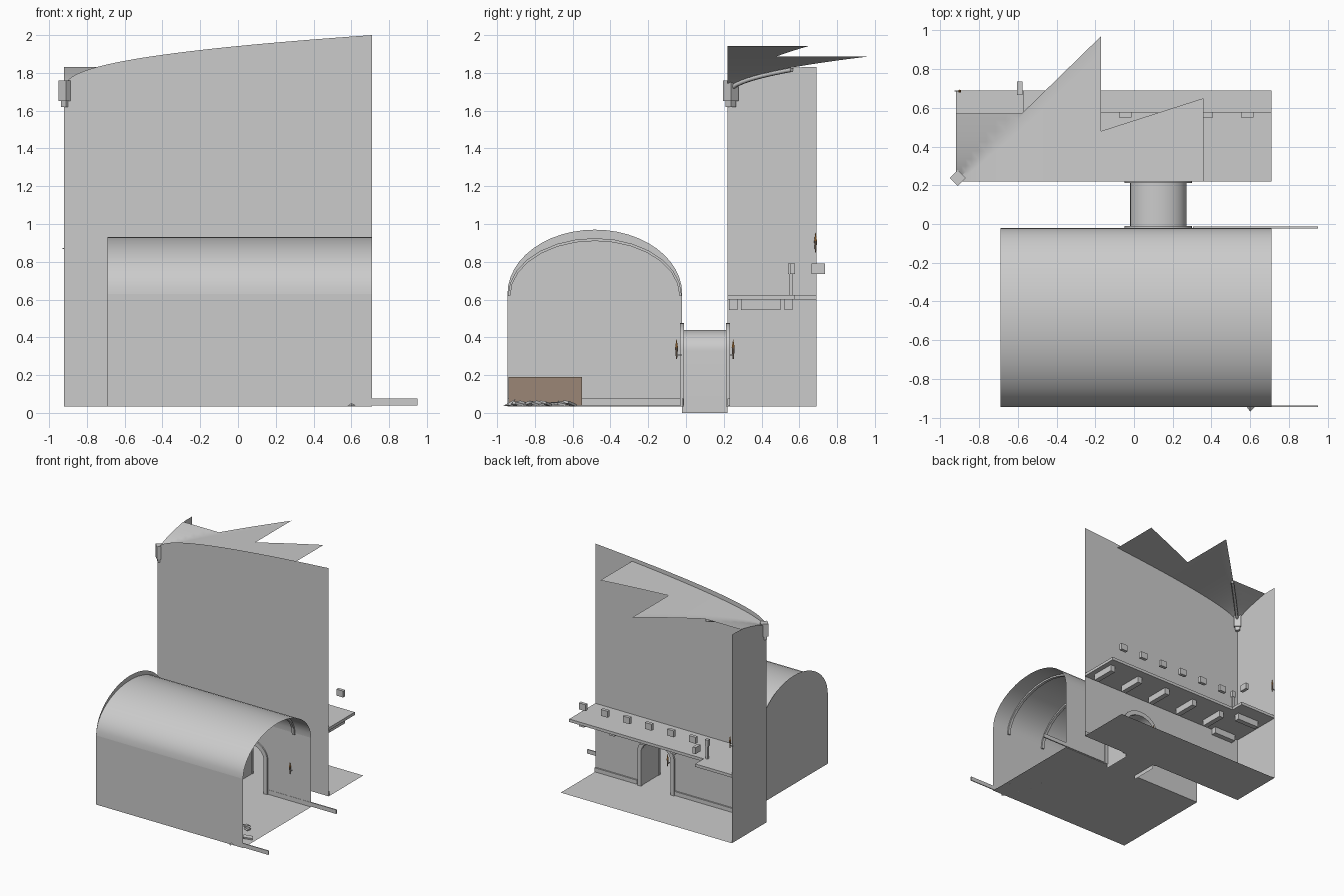
import bpy, bmesh, math, random
from mathutils import Vector

if "Cube" in bpy.data.objects:
    bpy.data.objects.remove(bpy.data.objects["Cube"])
random.seed(4)

brown = bpy.data.materials.new("wood_brown")
brown.diffuse_color = (0.33, 0.24, 0.18, 1)
brown.use_nodes = True
brown.node_tree.nodes["Principled BSDF"].inputs["Base Color"].default_value = brown.diffuse_color
flame = bpy.data.materials.new("flame_orange")
flame.diffuse_color = (0.8, 0.35, 0.08, 1)
flame.use_nodes = True
flame.node_tree.nodes["Principled BSDF"].inputs["Base Color"].default_value = flame.diffuse_color
F = 0.035            # floor height
DX = 0.125           # door centre


def mesh(name, verts, faces, mat=None):
    me = bpy.data.meshes.new(name)
    me.from_pydata([tuple(v) for v in verts], [], faces)
    ob = bpy.data.objects.new(name, me)
    bpy.context.collection.objects.link(ob)
    if mat:
        me.materials.append(mat)
    return ob


def sheet(name, pts):
    return mesh(name, pts, [list(range(len(pts)))])


def box(name, x0, x1, y0, y1, z0, z1, mat=None, rot=None):
    c = Vector(((x0 + x1) / 2, (y0 + y1) / 2, (z0 + z1) / 2))
    v = [Vector((x, y, z)) - c for x in (x0, x1) for y in (y0, y1) for z in (z0, z1)]
    f = [(0, 1, 3, 2), (4, 6, 7, 5), (0, 4, 5, 1), (2, 3, 7, 6), (0, 2, 6, 4), (1, 5, 7, 3)]
    ob = mesh(name, v, f, mat)
    ob.location = c
    if rot:
        ob.rotation_euler = rot
    return ob


def sweep(name, path, axis, a, b):
    """Open surface: 2D path (horizontal, z) extruded along x or y from a to b."""
    put = (lambda p, t: (t, p[0], p[1])) if axis == 'x' else (lambda p, t: (p[0], t, p[1]))
    n = len(path)
    v = [put(p, a) for p in path] + [put(p, b) for p in path]
    return mesh(name, v, [(i, i + 1, n + i + 1, n + i) for i in range(n - 1)])


def band(name, inner, outer, axis, a, b):
    """Solid strip between two arch paths."""
    put = (lambda p, t: (t, p[0], p[1])) if axis == 'x' else (lambda p, t: (p[0], t, p[1]))
    n, v, f = len(inner), [], []
    for i, o in zip(inner, outer):
        v += [put(i, a), put(o, a), put(o, b), put(i, b)]
    for k in range(n - 1):
        for j in range(4):
            f.append((4 * k + j, 4 * k + (j + 1) % 4, 4 * k + 4 + (j + 1) % 4, 4 * k + 4 + j))
    f += [(0, 1, 2, 3), tuple(4 * n - 4 + j for j in (3, 2, 1, 0))]
    return mesh(name, v, f)


def arc(c, z, a, b, n):
    return [(c - a * math.cos(math.pi * i / n), z + b * math.sin(math.pi * i / n)) for i in range(n + 1)]


def door(half, top, z0, n=16):
    return [(DX - half, z0)] + arc(DX, 0.33, half, top - 0.33, n) + [(DX + half, z0)]


def vault_h(u):
    return 1.70 + 0.215 * max(u, 0) ** 0.48


# Front hall: floor, front wall, barrel vault, end wall, wall with doorway
sheet("front_hall_floor", [(-.69, -.945, F), (.71, -.945, F), (.71, -.02, F), (-.69, -.02, F)])
sheet("front_hall_outer_wall", [(-.69, -.945, F), (.71, -.945, F), (.71, -.945, .63), (-.69, -.945, .63)])
sweep("front_hall_vault", arc(-.4825, .63, .4625, .30, 24), 'x', -.69, .71)
sheet("front_hall_end_wall", [(-.69, y, z) for y, z in
                              [(-.945, F)] + arc(-.4825, .63, .4625, .34, 24) + [(-.02, F)]])
sheet("front_hall_door_wall", [(x, -.02, z) for x, z in
                               [(-.69, F)] + door(.145, .44, F) + [(.71, F), (.71, .63), (-.69, .63)]])
for i in range(4):
    x = .55 - .36 * i
    band("front_hall_rib", arc(-.4825, .62, .448, .29, 14), arc(-.4825, .62, .46, .305, 14), 'x', x - .012, x + .012)

# Skirting rails
box("skirting_front", -.69, .95, -.945, -.937, .04, .075)
box("skirting_door_right", DX + .18, .95, -.022, -.012, .04, .075)
box("skirting_door_left", -.69, DX - .18, -.03, -.02, .04, .075)
box("skirting_end", -.69, -.68, -.94, -.02, .04, .075)
box("skirting_back_left", -.92, DX - .18, .22, .232, .04, .075)
box("skirting_back_right", DX + .18, .71, .22, .232, .04, .075)

# Passage between the halls, with door frames
sweep("passage", door(.145, .44, 0), 'y', -.02, .22)
sheet("passage_floor", [(DX - .145, -.02, F), (DX + .145, -.02, F), (DX + .145, .22, F), (DX - .145, .22, F)])
for y in (-.032, .212):
    band("door_frame", door(.14, .435, F), door(.175, .475, F), 'y', y, y + .022)

# Tall hall: floor, long wall with curved top and doorway, left wall
sheet("tall_hall_floor", [(-.92, .22, F), (.71, .22, F), (.71, .69, F), (-.92, .69, F)])
top = [(-.92 + 1.63 * t, 1.71 + .29 * t ** .39) for t in [(i / 32) ** 2 for i in range(32, -1, -1)]]
sheet("tall_hall_long_wall", [(x, .22, z) for x, z in [(-.92, F)] + door(.145, .44, F) + [(.71, F)] + top])
side = [(.22 + .47 * t, min(1.83, vault_h(.47 * t))) for t in [(i / 12) ** 2 for i in range(12, -1, -1)]]
sheet("tall_hall_left_wall", [(-.92, y, z) for y, z in [(.22, F), (.69, F)] + side])

# Broken groin vault: flat outline sliced and lifted to the vault height
outline = [(-.92, .22), (.36, .22), (.36, .65), (-.17, .48), (-.17, .97), (-.58, .57), (-.92, .57)]
vault = sheet("broken_groin_vault", [(x, y, 0) for x, y in outline])
bm = bmesh.new()
bm.from_mesh(vault.data)


def slice_at(co, no):
    bmesh.ops.bisect_plane(bm, geom=bm.verts[:] + bm.edges[:] + bm.faces[:], dist=1e-5, plane_co=co, plane_no=no)


slice_at((-.92, .22, 0), (1, -1, 0))
for i in range(1, 20):
    u = 1.28 * (i / 20) ** 2
    slice_at((-.92 + u, 0, 0), (1, 0, 0))
    if u < .75:
        slice_at((0, .22 + u, 0), (0, 1, 0))
for v in bm.verts:
    v.co.z = vault_h(max(v.co.x + .92, v.co.y - .22))
bm.to_mesh(vault.data)
bm.free()

# Diagonal vault rib and corner corbel
cu = bpy.data.curves.new("vault_diagonal_rib", 'CURVE')
cu.dimensions = '3D'
cu.bevel_depth = .012
cu.bevel_resolution = 1
cu.use_fill_caps = True
sp = cu.splines.new('POLY')
sp.points.add(10)
for i, p in enumerate(sp.points):
    u = .015 + .325 * i / 10
    p.co = (-.92 + u, .22 + u, vault_h(u) - .012, 1)
bpy.context.collection.objects.link(bpy.data.objects.new("vault_diagonal_rib", cu))
for r, z0, z1 in ((.029, 1.65, 1.76), (.02, 1.62, 1.65)):
    box("corner_corbel", -.91 - r, -.91 + r, .237 - r, .237 + r, z0, z1, rot=(0, 0, math.pi / 4))

# L-shaped gallery
shape = [(-.92, .22), (.71, .22), (.71, .575), (-.57, .575), (-.57, .69), (-.92, .69)]
n = len(shape)
mesh("gallery_slab", [(x, y, z) for z in (.6, .625) for x, y in shape],
     [list(range(n))[::-1], list(range(n, 2 * n))] +
     [(i, (i + 1) % n, n + (i + 1) % n, n + i) for i in range(n)])
for i in range(5):
    x = .645 - .29 * i
    box("gallery_beam", x - .022, x + .022, .29, .50, .545, .6)
for y in (.25, .543):
    box("gallery_side_beam", -.85, -.64, y - .022, y + .022, .545, .6)

# Railing remains: floating rail blocks and one post
for i in range(6):
    x = .585 - .21 * i
    box("rail_block", x - .032, x + .032, .55, .578, .735, .79)
box("rail_block_side", -.605, -.577, .665, .735, .735, .765 + .025)
box("rail_post", -.6, -.58, .545, .565, .625, .735)
box("rail_post_cap", -.605, -.577, .54, .568, .735, .79)


# Wall torches
def torch(x, y, z, d):
    dx, dy = d
    for r1, r2, h, zz, mat in ((.003, .008, .06, z, brown), (.008, .001, .045, z + .05, flame)):
        bpy.ops.mesh.primitive_cone_add(vertices=8, radius1=r1, radius2=r2, depth=h, location=(x, y, zz))
        o = bpy.context.object
        o.name = "torch_flame" if mat is flame else "torch_handle"
        o.data.materials.append(mat)
    xs, ys = sorted((x, x - dx * .025)), sorted((y, y - dy * .025))
    box("torch_bracket", xs[0] - .003, xs[1] + .003, ys[0] - .003, ys[1] + .003, z - .012, z - .006)


torch(.53, -.05, .315, (0, -1))
torch(.0, .25, .315, (0, 1))
torch(-.9, .686, .88, (1, 0))

# Wooden bench block and floor debris
box("wood_bench", -.68, -.5, -.94, -.55, .04, .19, brown)
for i in range(8):
    x, y, s = random.uniform(.45, .66), -.91 + .042 * i, random.uniform(.02, .04)
    box("debris", x - s, x + s, y - .018, y + .018, .042, .056,
        rot=(random.uniform(-.3, .3), random.uniform(-.3, .3), random.uniform(0, 3)))
mesh("debris_shard", [(.57, -.93, .037), (.64, -.93, .04), (.6, -.968, .037), (.6, -.9, .075)],
     [(0, 1, 2), (0, 3, 1), (1, 3, 2), (2, 3, 0)])

# Smooth the curved surfaces
bpy.ops.object.select_all(action='DESELECT')
for o in bpy.data.objects:
    if o.name.split('.')[0] in ("front_hall_vault", "passage", "broken_groin_vault", "door_frame"):
        o.select_set(True)
        bpy.context.view_layer.objects.active = o
bpy.ops.object.shade_smooth_by_angle(angle=math.radians(35))
